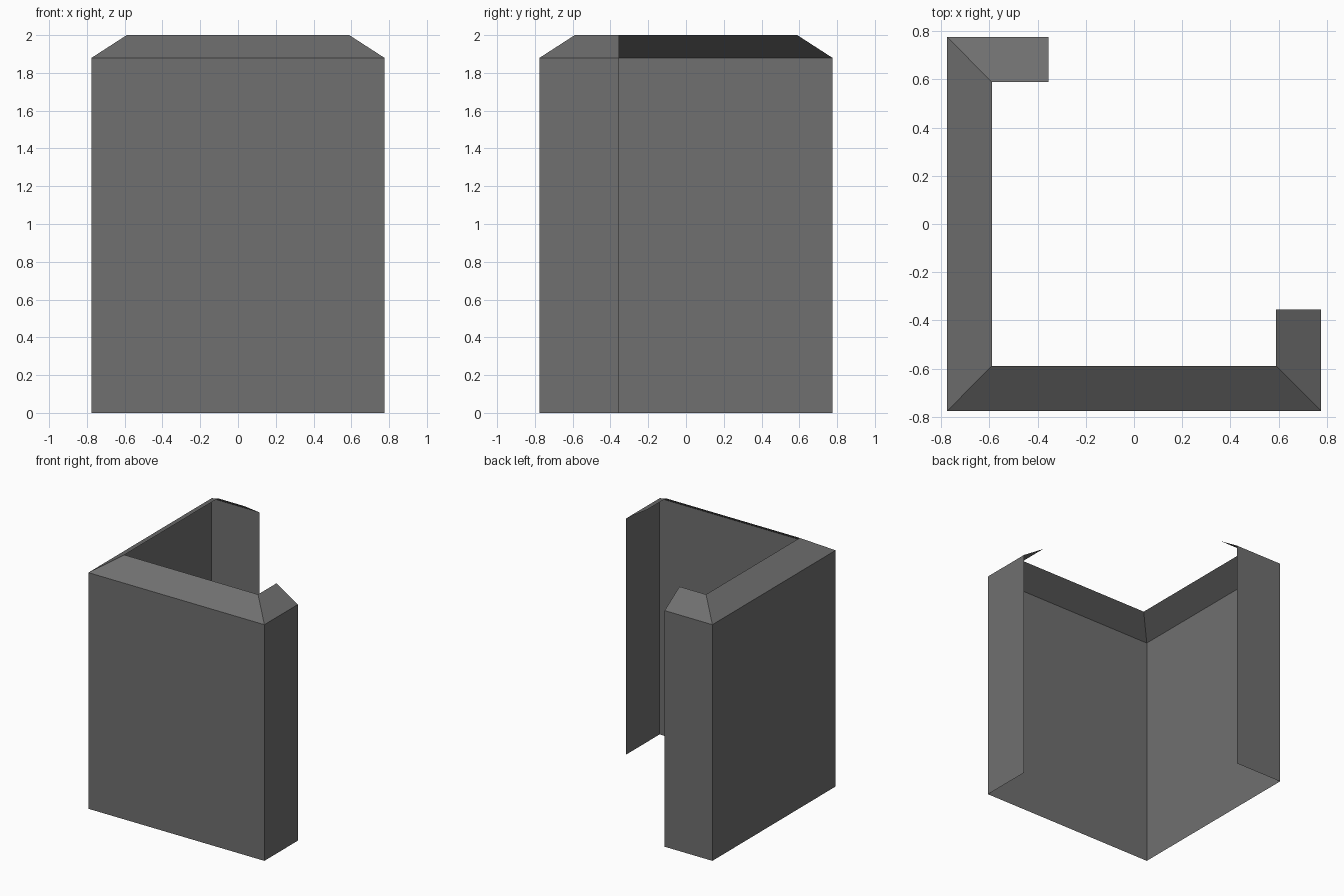
import bpy, bmesh

if "Cube" in bpy.data.objects:
    bpy.data.objects.remove(bpy.data.objects["Cube"])

grey = bpy.data.materials.new("dark grey")
grey.diffuse_color = (0.16, 0.16, 0.16, 1.0)
grey.use_nodes = True
grey.node_tree.nodes["Principled BSDF"].inputs["Base Color"].default_value = grey.diffuse_color

OUT, INN, END = 0.775, 0.589, 0.355   # outer wall, inner rim, open ends
WALL_TOP, TOP = 1.88, 2.0


def path(r):
    """Open plan outline at half-width r, running from back to right."""
    return [(-END, r), (-r, r), (-r, -r), (r, -r), (r, -END)]


# Thin folded sheet: vertical walls, then a mitred slope leaning inwards
bm = bmesh.new()
rings = [[bm.verts.new((x, y, z)) for x, y in path(r)]
         for r, z in ((OUT, 0.0), (OUT, WALL_TOP), (INN, TOP))]
for low, high in zip(rings, rings[1:]):
    for i in range(len(low) - 1):
        bm.faces.new((low[i], low[i + 1], high[i + 1], high[i]))

mesh = bpy.data.meshes.new("corner_wall")
bm.to_mesh(mesh)
bm.free()
mesh.materials.append(grey)
obj = bpy.data.objects.new("corner_wall", mesh)
bpy.context.collection.objects.link(obj)
